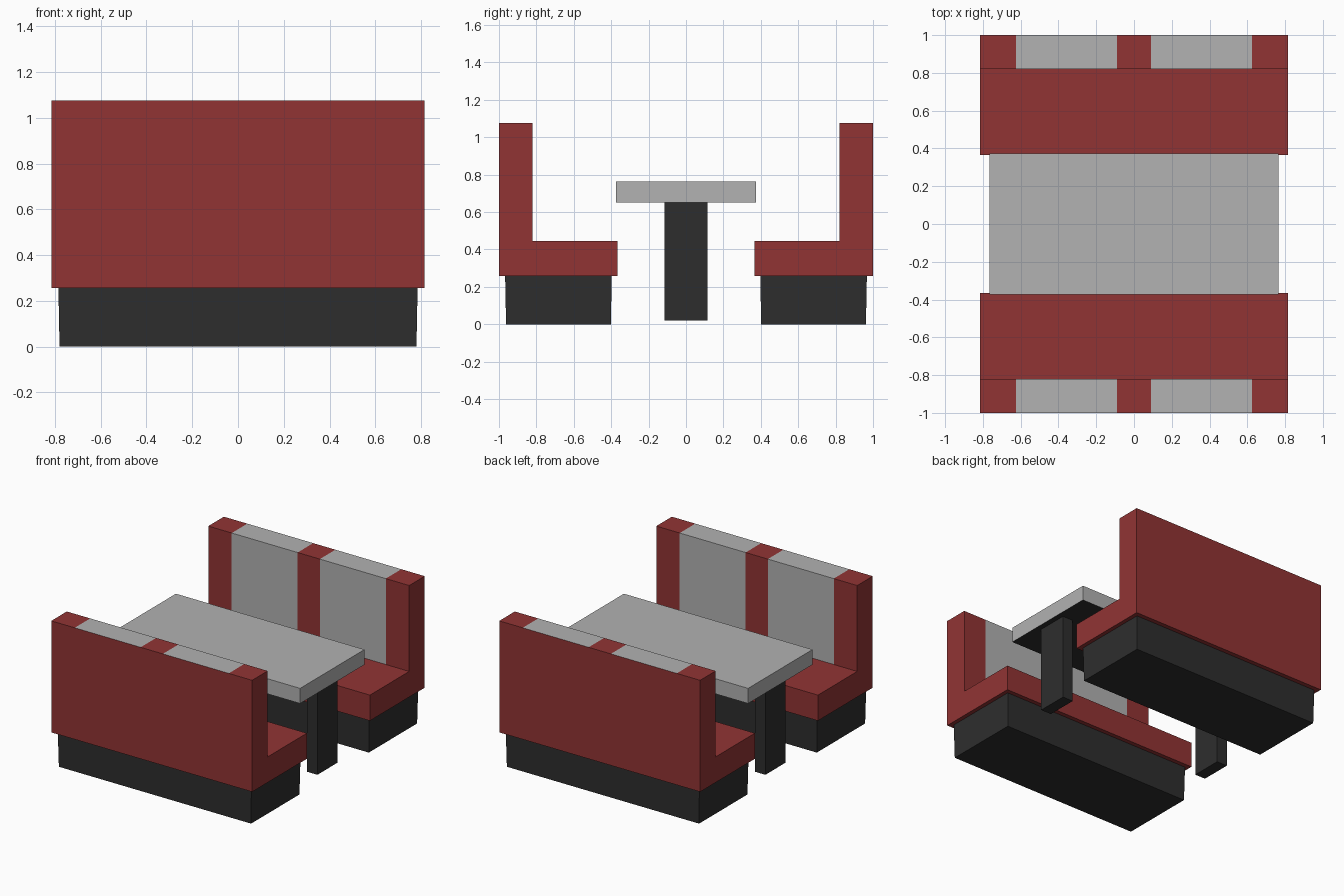
import bpy, bmesh

if "Cube" in bpy.data.objects:
    bpy.data.objects.remove(bpy.data.objects["Cube"])


def material(name, r, g, b):
    m = bpy.data.materials.new(name)
    m.diffuse_color = (r, g, b, 1)
    m.use_nodes = True
    m.node_tree.nodes["Principled BSDF"].inputs["Base Color"].default_value = m.diffuse_color
    return m


RED = material("red vinyl", 0.283, 0.034, 0.034)
GREY = material("light grey", 0.445, 0.445, 0.445)
DARK = material("charcoal", 0.027, 0.027, 0.027)


def finish(name, bm, mats, rule=None):
    bmesh.ops.recalc_face_normals(bm, faces=bm.faces)
    bm.normal_update()
    if rule:
        for f in bm.faces:
            f.material_index = rule(f)
    me = bpy.data.meshes.new(name)
    bm.to_mesh(me)
    bm.free()
    for m in mats:
        me.materials.append(m)
    ob = bpy.data.objects.new(name, me)
    bpy.context.collection.objects.link(ob)
    return ob


def box(name, x, y, z, mats, taper=0.0, rule=None):
    # taper pulls the bottom face inwards on all sides
    bm = bmesh.new()
    bmesh.ops.create_cube(bm, size=1)
    for v in bm.verts:
        t = taper if v.co.z < 0 else 0
        px = x[1] - t if v.co.x > 0 else x[0] + t
        py = y[1] - t if v.co.y > 0 else y[0] + t
        v.co = (px, py, z[1] if v.co.z > 0 else z[0])
    return finish(name, bm, mats, rule)


def bench(name, side):
    # L-shaped side profile extruded in sections along x
    profile = [(1.0, 0.257), (0.365, 0.257), (0.365, 0.445),
               (0.82, 0.445), (0.82, 1.075), (1.0, 1.075)]
    cuts = [-0.815, -0.625, -0.09, 0.09, 0.625, 0.815]
    bm = bmesh.new()
    rings = [[bm.verts.new((x, side * y, z)) for y, z in profile] for x in cuts]
    for a, b in zip(rings, rings[1:]):
        for i in range(6):
            j = (i + 1) % 6
            bm.faces.new((a[i], a[j], b[j], b[i]))
    bm.faces.new(rings[0])
    bm.faces.new(rings[-1])

    # grey panels on the inner face and top of the backrest
    def stripe(f):
        c = f.calc_center_median()
        faces_in = f.normal.y * side < -0.5 or f.normal.z > 0.5
        return int(c.z > 0.5 and 0.1 < abs(c.x) < 0.6 and faces_in)

    finish(name, bm, [RED, GREY], stripe)


for label, side in (("front", -1), ("back", 1)):
    bench(label + "_bench", side)
    # plinth under the bench
    ys = sorted((side * 0.397, side * 0.967))
    box(label + "_bench_base", (-0.785, 0.785), ys, (0, 0.257), [DARK], taper=0.005)

# table top with a dark underside
box("table_top", (-0.765, 0.765), (-0.373, 0.373), (0.652, 0.763), [GREY, DARK],
    rule=lambda f: int(f.normal.z < -0.5))

# slab legs at both ends of the table
for label, side in (("left", -1), ("right", 1)):
    xs = sorted((side * 0.64, side * 0.725))
    box(label + "_table_leg", xs, (-0.115, 0.115), (0.02, 0.652), [DARK])
